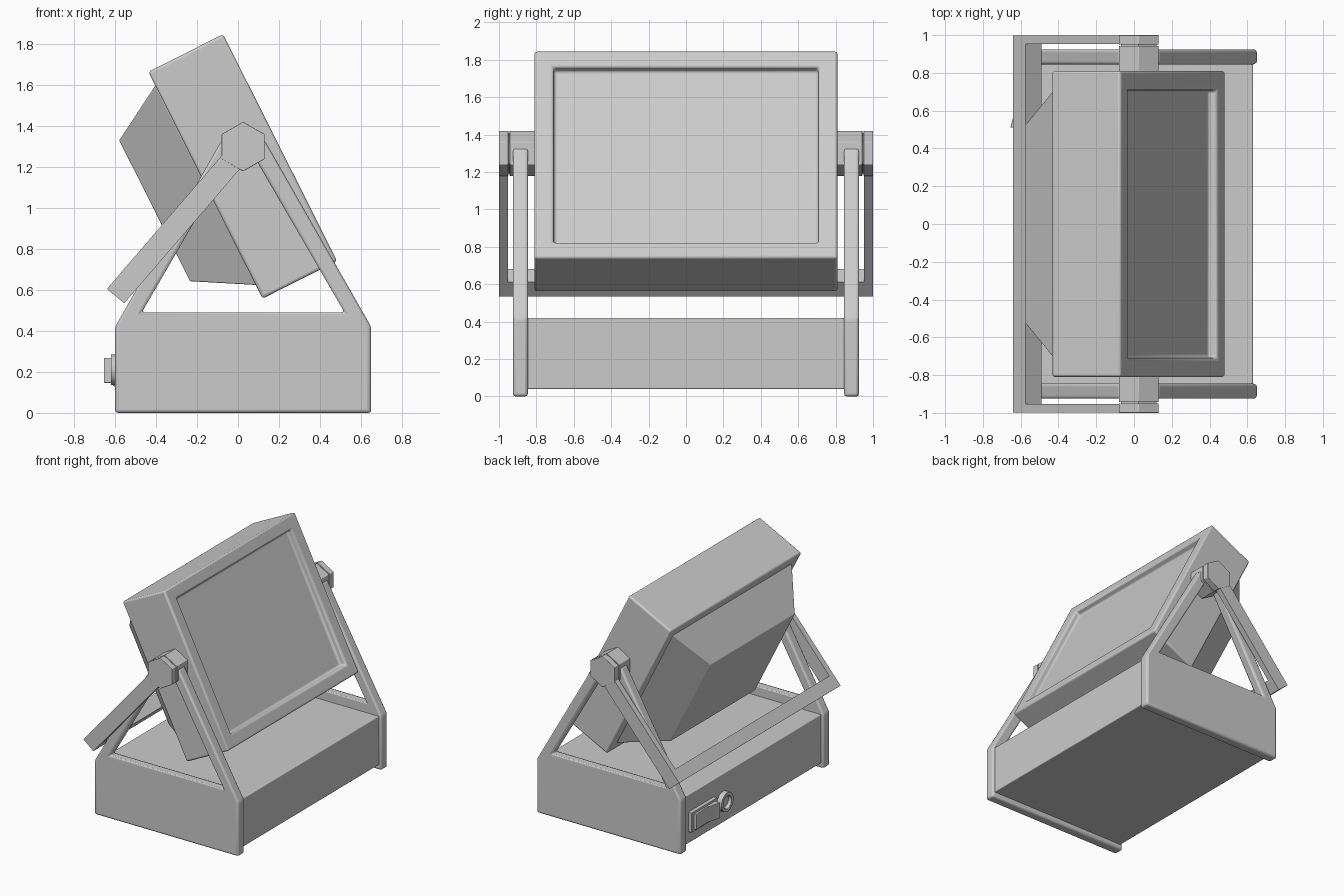
import bpy
import bmesh
from math import radians, cos, sin, pi
from mathutils import Vector

cube = bpy.data.objects.get("Cube")
if cube:
    bpy.data.objects.remove(cube, do_unlink=True)

grey = bpy.data.materials.new("plain_grey")
grey.use_nodes = True
colour = (0.6, 0.6, 0.6, 1)
grey.diffuse_color = colour
grey.node_tree.nodes["Principled BSDF"].inputs["Base Color"].default_value = colour


def finish(name, bm, bevel=0.0):
    """Turn a bmesh into a named object with rounded edges."""
    bmesh.ops.recalc_face_normals(bm, faces=bm.faces)
    mesh = bpy.data.meshes.new(name)
    bm.to_mesh(mesh)
    bm.free()
    mesh.materials.append(grey)
    ob = bpy.data.objects.new(name, mesh)
    bpy.context.collection.objects.link(ob)
    if bevel:
        mod = ob.modifiers.new("rounding", "BEVEL")
        mod.width = bevel
        mod.segments = 3
        mod.limit_method = "ANGLE"
        mod.angle_limit = radians(25)
    bpy.ops.object.select_all(action="DESELECT")
    ob.select_set(True)
    bpy.context.view_layer.objects.active = ob
    bpy.ops.object.shade_smooth_by_angle(angle=radians(28))
    return ob


def prism(name, points, y0, y1, bevel=0.0, faces=None):
    """Extrude an x-z outline, optionally split in several faces, along y."""
    bm = bmesh.new()
    verts = [bm.verts.new((x, y0, z)) for x, z in points]
    made = [bm.faces.new([verts[i] for i in f]) for f in faces or [range(len(verts))]]
    moved = bmesh.ops.extrude_face_region(bm, geom=made, use_keep_orig=True)["geom"]
    top = [g for g in moved if isinstance(g, bmesh.types.BMVert)]
    bmesh.ops.translate(bm, verts=top, vec=(0, y1 - y0, 0))
    return finish(name, bm, bevel)


def box(name, x0, x1, y0, y1, z0, z1, bevel=0.0):
    return prism(name, [(x0, z0), (x1, z0), (x1, z1), (x0, z1)], y0, y1, bevel)


# Base body between the side frames
MID = 0.025
box("base_body", -0.58, 0.63, -0.86, 0.86, 0.04, 0.42, 0.006)

# Side frames with a triangular opening, pivots and handle arms
outer = [(-0.6, 0), (0.65, 0), (0.65, 0.42), (0.13, 1.33), (-0.08, 1.33), (-0.6, 0.42)]
inner = [(0.52, 0.49), (0.088, 1.235), (-0.038, 1.235), (-0.47, 0.49)]
frame_faces = [(0, 1, 2, 6, 9, 5), (2, 3, 7, 6), (3, 4, 8, 7), (4, 5, 9, 8)]
PIVOT = Vector((MID, 1.3))
hexagon = [(MID + 0.121 * cos(pi / 6 + k * pi / 3), 1.3 + 0.121 * sin(pi / 6 + k * pi / 3))
           for k in range(6)]

# Handle directions in the x-z plane: along the arm and across it
tip_low = Vector((-0.555, 0.535))
tip_high = Vector((-0.64, 0.605))
along = Vector((0.65, 0.755)).normalized()
arm = [tip_low, tip_low + along * 0.88, tip_high + along * 0.88, tip_high]
bar = [tip_low, tip_low + along * 0.1, tip_high + along * 0.1, tip_high]

for side, s in (("left", 1), ("right", -1)):
    prism(side + "_side_frame", outer + inner, s * 0.845, s * 0.925, 0.016, frame_faces)
    prism(side + "_pivot", hexagon, s * 0.78, s * 0.943, 0.003)
    prism(side + "_pivot_neck", [PIVOT + (Vector(p) - PIVOT) * 0.9 for p in hexagon],
          s * 0.93, s * 0.96)
    prism(side + "_handle_hub", hexagon, s * 0.95, s, 0.003)
    prism(side + "_handle_arm", arm, s * 0.953, s * 0.999)
prism("handle_bar", bar, -0.96, 0.96)

# Tilted monitor: u runs down the screen, n points out of the screen
CORNER = Vector((-0.437, 0, 1.665))
DOWN = Vector((0.449, 0, -0.893))
OUT = Vector((0.893, 0, 0.449))


def loop(bm, u0, u1, half, n):
    return [bm.verts.new(CORNER + DOWN * u + OUT * n + Vector((0, y, 0)))
            for u, y in ((u0, -half), (u1, -half), (u1, half), (u0, half))]


def stack(name, rings, bevel):
    """Join successive rectangles (u0, u1, half width, n) and cap both ends."""
    bm = bmesh.new()
    loops = [loop(bm, *r) for r in rings]
    for a, b in zip(loops, loops[1:]):
        for i in range(4):
            j = (i + 1) % 4
            bm.faces.new((a[i], a[j], b[j], b[i]))
    bm.faces.new(loops[0])
    bm.faces.new(loops[-1])
    return finish(name, bm, bevel)


stack("monitor_case", [(0, 1.24, 0.81, 0), (0, 1.24, 0.81, 0.408),
                       (0.095, 1.145, 0.71, 0.408), (0.1, 1.14, 0.705, 0.358)], 0.014)
stack("monitor_back", [(0.075, 1.165, 0.735, 0.01), (0.075, 1.165, 0.735, 0),
                       (0.235, 1.005, 0.52, -0.278)], 0.006)

# Rocker switch on the back of the base
box("switch_plate", -0.61, -0.57, 0.48, 0.80, 0.13, 0.285, 0.004)
bm = bmesh.new()
rocker = [(-0.6, 0.51), (-0.655, 0.51), (-0.622, 0.63), (-0.63, 0.77), (-0.6, 0.77)]
face = bm.faces.new([bm.verts.new((x, y, 0.147)) for x, y in rocker])
raised = bmesh.ops.extrude_face_region(bm, geom=[face], use_keep_orig=True)["geom"]
bmesh.ops.translate(bm, verts=[g for g in raised if isinstance(g, bmesh.types.BMVert)],
                    vec=(0, 0, 0.122))
finish("rocker_switch", bm, 0.003)

# Round socket: a ring with a sunken centre
bm = bmesh.new()
rings = []
for radius, x in ((0.075, -0.57), (0.075, -0.62), (0.05, -0.62), (0.045, -0.595)):
    rings.append([bm.verts.new((x, 0.37 + radius * cos(k * pi / 12),
                                0.21 + radius * sin(k * pi / 12))) for k in range(24)])
for a, b in zip(rings, rings[1:]):
    for i in range(24):
        j = (i + 1) % 24
        bm.faces.new((a[i], a[j], b[j], b[i]))
bm.faces.new(rings[0])
bm.faces.new(rings[-1])
finish("round_socket", bm, 0.003)
